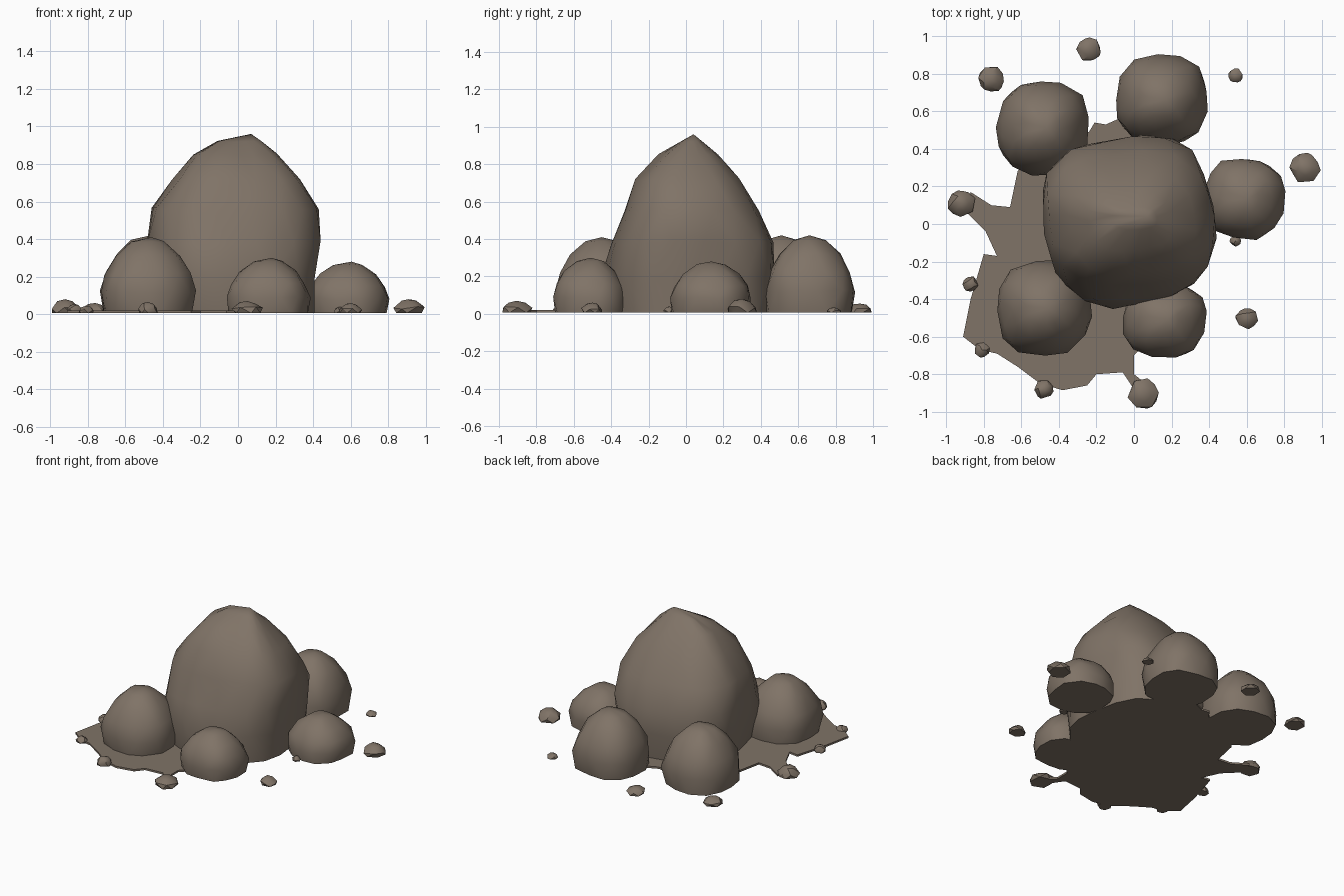
import bpy, bmesh, math, random
from mathutils import Vector

if "Cube" in bpy.data.objects:
    bpy.data.objects.remove(bpy.data.objects["Cube"])

random.seed(7)
stone = bpy.data.materials.new("warm grey stone")
stone.diffuse_color = (0.215, 0.172, 0.135, 1)
stone.use_nodes = True
stone.node_tree.nodes["Principled BSDF"].inputs["Base Color"].default_value = stone.diffuse_color


def finish(bm, name, angle=32):
    bmesh.ops.recalc_face_normals(bm, faces=bm.faces)
    me = bpy.data.meshes.new(name)
    bm.to_mesh(me)
    bm.free()
    ob = bpy.data.objects.new(name, me)
    bpy.context.collection.objects.link(ob)
    me.materials.append(stone)
    bpy.ops.object.select_all(action='DESELECT')
    ob.select_set(True)
    bpy.context.view_layer.objects.active = ob
    bpy.ops.object.shade_smooth_by_angle(angle=math.radians(angle))
    return ob


def rock(name, rings, apex, segs, power=2.8, turn=0.0, rough=0.03):
    """Loft jittered boxy rings (z, x0, x1, y0, y1) up to an apex."""
    bm = bmesh.new()
    loops = []
    for k, (z, x0, x1, y0, y1) in enumerate(rings):
        cx, cy, rx, ry = (x0 + x1) / 2, (y0 + y1) / 2, (x1 - x0) / 2, (y1 - y0) / 2
        loop = []
        for i in range(segs):
            a = 2 * math.pi * (i + 0.5 * (k % 2) + random.uniform(-.15, .15)) / segs
            c, s = math.cos(a), math.sin(a)
            r = (abs(c) ** power + abs(s) ** power) ** (-1 / power)
            r *= 1 + random.uniform(-rough, rough)
            px, py = r * c, r * s
            qx = px * math.cos(turn) - py * math.sin(turn)
            qy = px * math.sin(turn) + py * math.cos(turn)
            dz = random.uniform(-1, 1) * rough * rx * 1.2 if k else 0
            loop.append(bm.verts.new((cx + rx * qx, cy + ry * qy, z + dz)))
        loops.append(loop)
    # staggered triangles between neighbouring rings
    for k in range(len(loops) - 1):
        a, b = loops[k], loops[k + 1]
        for i in range(segs):
            j = (i + 1) % segs
            if k % 2 == 0:
                bm.faces.new((a[i], a[j], b[i]))
                bm.faces.new((a[j], b[j], b[i]))
            else:
                bm.faces.new((a[i], a[j], b[j]))
                bm.faces.new((a[i], b[j], b[i]))
    top = bm.verts.new(apex)
    for i in range(segs):
        bm.faces.new((loops[-1][i], loops[-1][(i + 1) % segs], top))
    bm.faces.new(loops[0][::-1])
    return finish(bm, name)


# central tall boulder
rock("main_boulder", [
    (.006, -.43, .40, -.41, .44),
    (.20, -.47, .41, -.43, .46),
    (.38, -.48, .42, -.40, .46),
    (.56, -.45, .42, -.32, .38),
    (.72, -.34, .32, -.27, .28),
    (.85, -.23, .20, -.14, .17),
    (.92, -.11, .12, -.03, .09)], (.07, .04, .96), 18, 3.0, math.radians(9), .022)

# ring of medium boulders: x0, x1, y0, y1, height
DOME = [(0, .95), (.28, 1), (.52, .91), (.76, .68), (.94, .36)]
for name, x0, x1, y0, y1, h in [
        ("back_left_boulder", -.73, -.24, .26, .76, .42),
        ("back_boulder", -.10, .39, .42, .90, .42),
        ("right_boulder", .37, .80, -.08, .35, .28),
        ("front_right_boulder", -.06, .38, -.71, -.31, .30),
        ("front_left_boulder", -.73, -.23, -.70, -.20, .41)]:
    cx, cy, rx, ry = (x0 + x1) / 2, (y0 + y1) / 2, (x1 - x0) / 2, (y1 - y0) / 2
    rings = [(.006 + t * (h - .006), cx - rx * f, cx + rx * f, cy - ry * f, cy + ry * f)
             for t, f in DOME]
    rock(name, rings, (cx + .02, cy, h), 13, 2.6, random.uniform(-.15, .15), .03)

# scattered pebbles: x, y, radius, height
PEBBLES = [(-.76, .77, .07, .06), (-.24, .93, .065, .055), (.54, .79, .04, .035),
           (.91, .30, .08, .08), (-.92, .11, .072, .08), (-.87, -.32, .042, .055),
           (-.81, -.67, .042, .045), (-.48, -.88, .052, .065), (.05, -.905, .08, .07),
           (.60, -.50, .058, .06), (.54, -.09, .03, .04)]
for n, (x, y, r, h) in enumerate(PEBBLES):
    rings = [(.006 + t * (h - .006), x - r * f, x + r * f, y - r * f, y + r * f)
             for t, f in [(0, .92), (.4, .98), (.85, .55)]]
    rock(f"pebble_{n + 1}", rings, (x, y, h), 6, 2.2, random.uniform(0, 1), .09)

# thin ragged slab of ground under the rocks
OUTLINE = [(-.91, -.60), (-.87, -.40), (-.80, -.16), (-.73, -.17), (-.79, -.04),
           (-.90, .07), (-.87, .17), (-.76, .10), (-.66, .09), (-.62, .28),
           (-.45, .45), (-.24, .49), (-.21, .54), (-.15, .53), (-.06, .57),
           (.05, .45), (.30, .30), (.35, -.20), (.15, -.55), (.00, -.70),
           (.00, -.80), (.05, -.84), (.00, -.88), (-.06, -.79), (-.20, -.80), (-.25, -.86),
           (-.38, -.885), (-.50, -.85), (-.62, -.76), (-.73, -.69), (-.82, -.67)]
bm = bmesh.new()
base = bm.faces.new([bm.verts.new((x, y, .006)) for x, y in OUTLINE])
up = bmesh.ops.extrude_face_region(bm, geom=[base], use_keep_orig=True)
for v in up["geom"]:
    if isinstance(v, bmesh.types.BMVert):
        v.co += Vector((0, 0, .014))
finish(bm, "ground_slab", 30)
